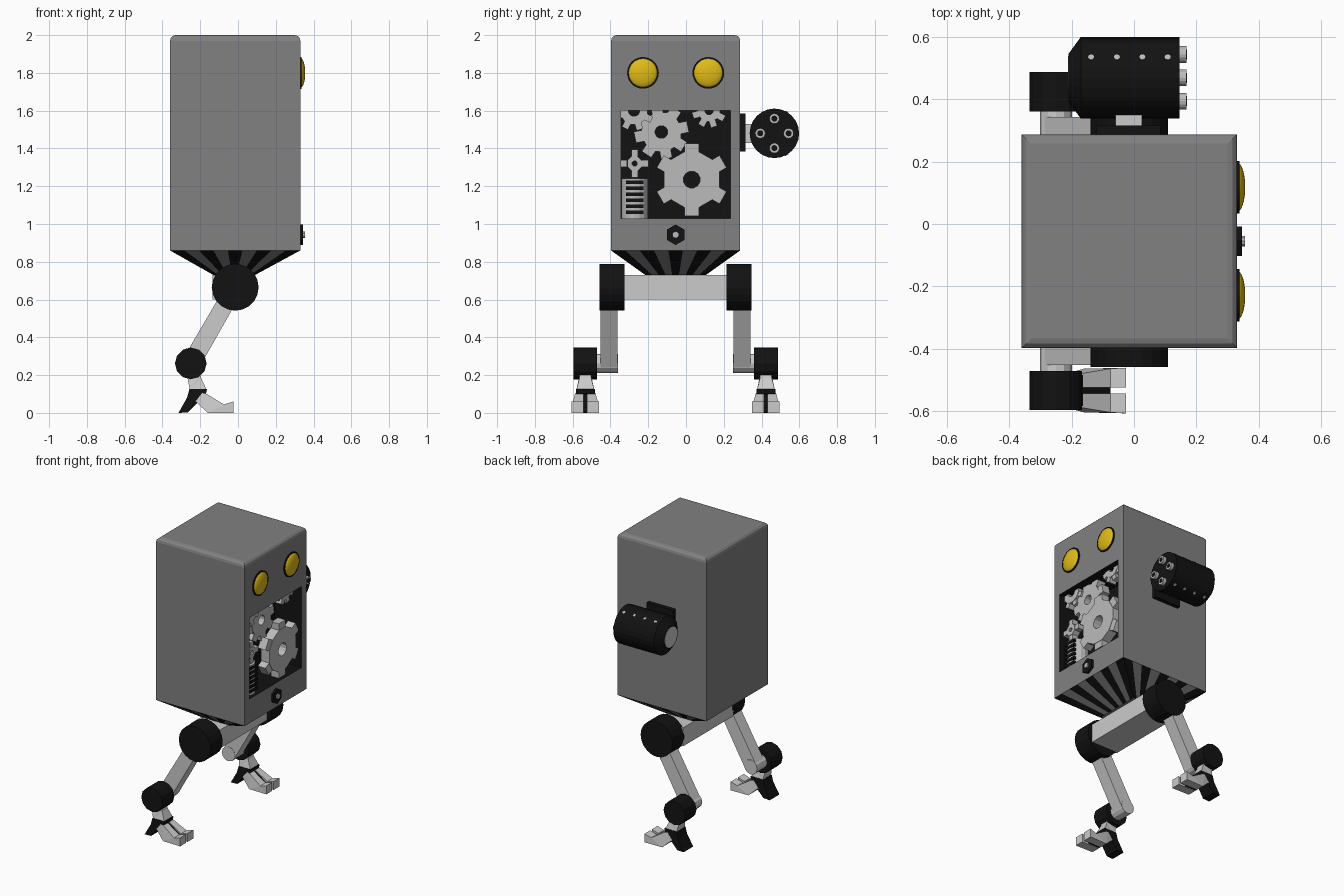
import bpy, bmesh
from math import sin, cos, pi, radians
from mathutils import Vector, Matrix

if "Cube" in bpy.data.objects:
    bpy.data.objects.remove(bpy.data.objects["Cube"])

C = -0.055  # y of the robot's plane of symmetry


def material(name, rgb):
    m = bpy.data.materials.new(name)
    m.diffuse_color = (*rgb, 1)
    m.use_nodes = True
    m.node_tree.nodes["Principled BSDF"].inputs["Base Color"].default_value = m.diffuse_color
    return m


BLACK = material("black", (0.006, 0.006, 0.006))
YELLOW = material("yellow", (0.75, 0.5, 0.01))
LIGHT = material("light_metal", (0.5, 0.5, 0.5))


def finish(name, bm, mat=None, smooth=False):
    bmesh.ops.recalc_face_normals(bm, faces=bm.faces)
    me = bpy.data.meshes.new(name)
    bm.to_mesh(me)
    bm.free()
    o = bpy.data.objects.new(name, me)
    bpy.context.collection.objects.link(o)
    if mat:
        me.materials.append(mat)
    if smooth:
        bpy.context.view_layer.objects.active = o
        bpy.ops.object.select_all(action='DESELECT')
        o.select_set(True)
        bpy.ops.object.shade_smooth_by_angle(angle=radians(35))
    return o


def add_box(bm, lo, hi, m=Matrix()):
    lo, hi = Vector(lo), Vector(hi)
    t = m @ Matrix.Translation((lo + hi) / 2) @ Matrix.Diagonal((*(hi - lo), 1))
    return bmesh.ops.create_cube(bm, size=1, matrix=t)["verts"]


def box(name, lo, hi, mat=None):
    bm = bmesh.new()
    add_box(bm, lo, hi)
    return finish(name, bm, mat)


def cyl(name, a, b, r, seg=16, mat=None, r2=None, smooth=False):
    a, b = Vector(a), Vector(b)
    d = b - a
    bm = bmesh.new()
    t = Matrix.Translation((a + b) / 2) @ d.to_track_quat('Z', 'Y').to_matrix().to_4x4()
    bmesh.ops.create_cone(bm, cap_ends=True, segments=seg, radius1=r,
                          radius2=r if r2 is None else r2, depth=d.length, matrix=t)
    return finish(name, bm, mat, smooth)


def prism(name, pts, s, mat=None):
    """Side profile of (x, z, inner y, outer y), s = leg side."""
    bm = bmesh.new()
    A, B = ([bm.verts.new((p[0], C + s * p[k], p[1])) for p in pts] for k in (2, 3))
    ends = [bm.faces.new(A), bm.faces.new(B)]
    for i in range(len(pts)):
        j = (i + 1) % len(pts)
        bm.faces.new((A[i], A[j], B[j], B[i]))
    bmesh.ops.triangulate(bm, faces=ends)
    return finish(name, bm, mat)


def gear(name, y, z, x0, x1, r, hole, teeth, tooth_w, tooth_h, seg, phase=0.0):
    bm = bmesh.new()
    loops = [[bm.verts.new((x, y + q * sin(2 * pi * (i + .5) / seg), z + q * cos(2 * pi * (i + .5) / seg)))
              for i in range(seg)] for x, q in ((x0, r), (x1, r), (x1, hole), (x0, hole))]
    for k in range(4):
        P, Q = loops[k], loops[(k + 1) % 4]
        for i in range(seg):
            j = (i + 1) % seg
            bm.faces.new((P[i], P[j], Q[j], Q[i]))
    for i in range(teeth):
        m = Matrix.Translation((0, y, z)) @ Matrix.Rotation(2 * pi * i / teeth + phase, 4, 'X')
        add_box(bm, (x0 + .003, -tooth_w / 2, r * .93), (x1 - .003, tooth_w / 2, r + tooth_h), m)
    return finish(name, bm, LIGHT)


# Body with rounded top rim
bm = bmesh.new()
add_box(bm, (-.36, C - .342, .86), (.33, C + .342, 2))
rim = [e for e in bm.edges if all(v.co.z > 1.9 for v in e.verts)]
bmesh.ops.bevel(bm, geom=rim, offset=.03, segments=3, profile=.5, affect='EDGES')
body = finish("body", bm)
body.data.materials.append(material("grey", (.22, .22, .22)))

# Front window recess, lined black
cutter = box("window_cutter", (.12, -.345, 1.03), (.5, .235, 1.6))
cutter.hide_render = True
mod = body.modifiers.new("window", 'BOOLEAN')
mod.object, mod.operation, mod.solver = cutter, 'DIFFERENCE', 'EXACT'
bpy.context.view_layer.objects.active = body
bpy.ops.object.modifier_apply(modifier=mod.name)
bpy.data.objects.remove(cutter)
body.data.materials.append(BLACK)
for f in body.data.polygons:
    c = f.center
    f.material_index = int(.11 < c.x < .325 and -.35 < c.y < .24 and 1.02 < c.z < 1.61)

# Gears in the window
gear("big_gear", .03, 1.235, .26, .325, .152, .045, 6, .075, .04, 12)
gear("upper_gear", -.13, 1.487, .21, .275, .108, .034, 8, .06, .035, 12, .2)
gear("corner_gear_left", -.275, 1.6, .23, .29, .075, .03, 8, .035, .03, 12, .3)
gear("corner_gear_right", .122, 1.6, .23, .29, .06, .022, 8, .035, .03, 12, .3)
gear("cross_gear", -.272, 1.32, .25, .3, .042, .014, 4, .035, .032, 8)

# Slotted drum
cyl("drum", (.24, -.272, 1.03), (.24, -.272, 1.24), .07, 16, LIGHT)
for i in range(6):
    z = 1.052 + i * .032
    box("drum_slot", (.28, -.318, z), (.313, -.226, z + .019), BLACK)

# Eyes
for y in (C - .173, C + .173):
    cyl("eye_rim", (.325, y, 1.8), (.337, y, 1.8), .084, 32, BLACK)
    bm = bmesh.new()
    bmesh.ops.create_uvsphere(bm, u_segments=32, v_segments=16, radius=1,
                              matrix=Matrix.Translation((.33, y, 1.8)) @ Matrix.Diagonal((.026, .079, .079, 1))
                              @ Matrix.Rotation(pi / 2, 4, 'Y'))
    bmesh.ops.bisect_plane(bm, geom=bm.verts[:] + bm.edges[:] + bm.faces[:], plane_co=(.33, 0, 0),
                           plane_no=(1, 0, 0), clear_inner=True)
    finish("eye", bm, YELLOW, True)

# Nut and bolt under the window
cyl("nut", (.325, C, .943), (.345, C, .943), .054, 6, BLACK)
cyl("bolt", (.33, C, .943), (.355, C, .943), .018, 10, LIGHT)

# Striped waist skirt
top = [Vector(p) for p in ((-.36, C - .342, .86), (.33, C - .342, .86), (.33, C + .342, .86), (-.36, C + .342, .86))]
low = [Vector(p) for p in ((-.13, C - .16, .73), (.09, C - .16, .73), (.09, C + .16, .73), (-.13, C + .16, .73))]
bm = bmesh.new()
N = 9
for k in range(4):
    j = (k + 1) % 4
    for i in range(N):
        u, v = i / N, (i + 1) / N
        f = bm.faces.new([bm.verts.new(p) for p in (top[k].lerp(top[j], u), top[k].lerp(top[j], v),
                                                    low[k].lerp(low[j], v), low[k].lerp(low[j], u))])
        f.material_index = (i + 1) % 2
bmesh.ops.remove_doubles(bm, verts=bm.verts, dist=1e-4)
waist = finish("waist_skirt", bm, body.data.materials[0])
waist.data.materials.append(BLACK)

# Pelvis and legs
box("pelvis", (-.135, C - .28, .6), (.075, C + .28, .73))
for s in (1, -1):
    Y = lambda v: C + s * v
    cyl("hip", (-.015, Y(.27), .665), (-.015, Y(.403), .665), .124, 20, BLACK)
    prism("thigh", [(-.055, .69, .307, .397), (.022, .64, .307, .397),
                    (-.208, .235, .307, .397), (-.289, .29, .307, .397)], s)
    cyl("knee_axle", (-.25, Y(.305), .262), (-.25, Y(.42), .262), .051, 12)
    cyl("knee", (-.25, Y(.415), .262), (-.25, Y(.541), .262), .084, 12, BLACK)
    prism("shin", [(-.272, .21, .45, .506), (-.2, .21, .45, .506), (-.195, .185, .447, .509),
                   (-.165, .12, .43, .526), (-.255, .12, .43, .526)], s)
    prism("heel", [(-.257, .127, .428, .528), (-.163, .127, .428, .528), (-.17, .1, .428, .528),
                   (-.222, .065, .428, .528), (-.265, .002, .425, .531), (-.315, 0, .425, .531),
                   (-.27, .08, .428, .528)], s, BLACK)
    # Two toes with a dark web between them
    for d in (1, -1):
        prism("toe", [(x, z, .478 + d * .009, .478 + d * w) for x, z, w in
                      ((-.19, .105, .052), (-.165, .1, .055), (-.075, .045, .07), (-.025, .06, .073),
                       (-.025, 0, .073), (-.16, 0, .07), (-.225, .06, .052))], s)
    prism("toe_web", [(x, z, .469, .487) for x, z in ((-.19, .1), (-.165, .095), (-.075, .03),
                                                       (-.075, .005), (-.16, .005), (-.22, .06))], s, BLACK)

# Side cannon: mount, drum, tapered rear
GY, GZ = .468, 1.48
box("cannon_plate", (-.12, .285, 1.385), (.085, .315, 1.585), BLACK)
box("cannon_arm", (-.06, .31, 1.43), (.025, .37, 1.53))
cyl("cannon", (-.17, GY, GZ), (.145, GY, GZ), .131, 24, BLACK)
cyl("cannon_rear", (-.21, GY, GZ), (-.17, GY, GZ), .076, 24, BLACK, r2=.131)
cyl("cannon_rear_cap", (-.212, GY, GZ), (-.2, GY, GZ), .07, 24)
for k in range(4):
    y, z = GY + .075 * cos(k * pi / 2), GZ + .078 * sin(k * pi / 2)
    cyl("barrel", (.14, y, z), (.168, y, z), .027, 16, LIGHT)
    cyl("barrel_bore", (.15, y, z), (.169, y, z), .016, 12, BLACK)
for a in (radians(60), radians(-60)):
    n = Vector((0, cos(a), sin(a)))
    for x in (-.137, -.055, .027, .108):
        p = Vector((x, GY, GZ))
        cyl("rivet", p + n * .12, p + n * .133, .01, 8, LIGHT)
